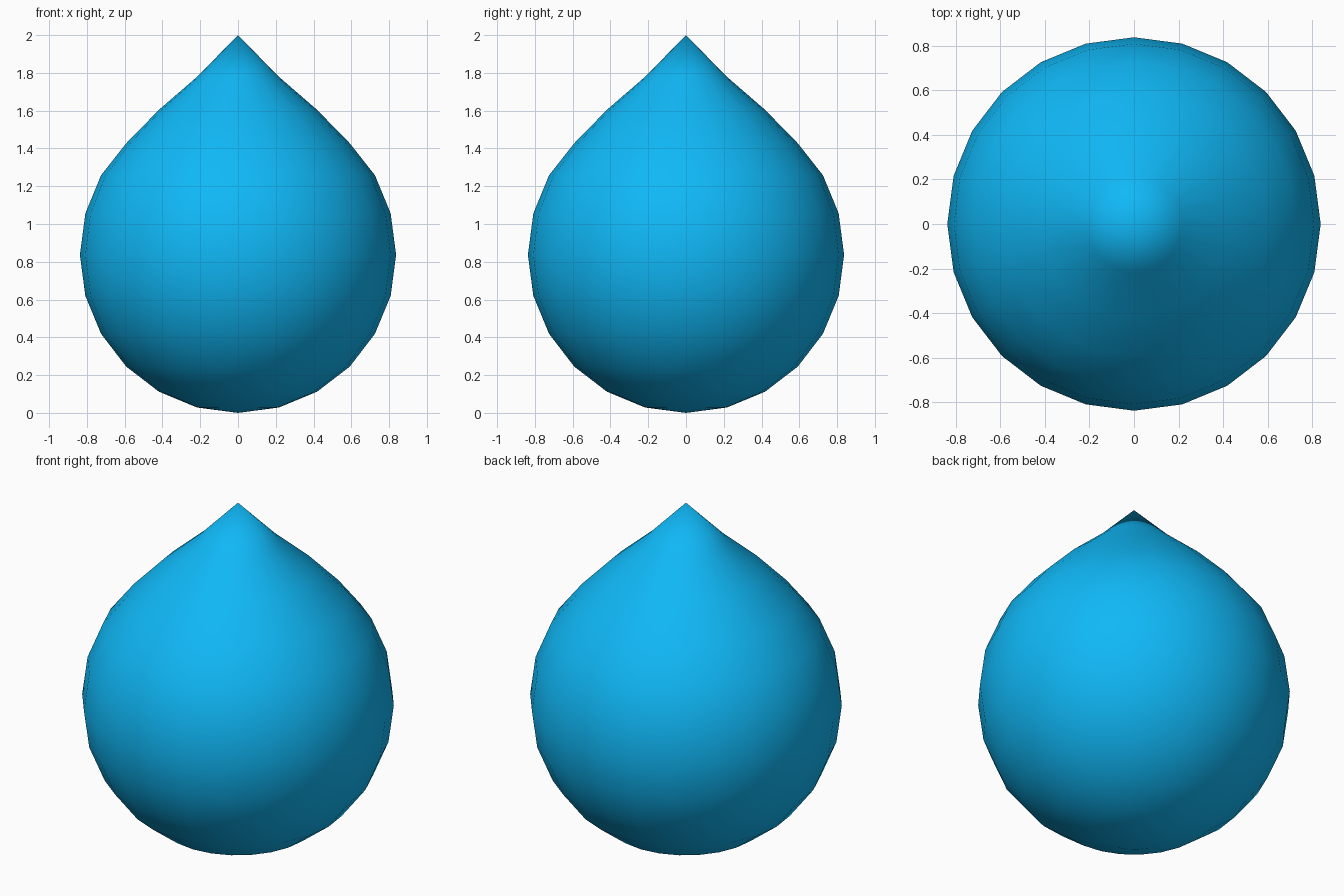
import bpy, bmesh, math

if "Cube" in bpy.data.objects:
    bpy.data.objects.remove(bpy.data.objects["Cube"])

SEGMENTS = 24
R = 0.837

# Water drop: spherical lower body, rings pulled up to a point
rings = [(R * math.sin(math.radians(a)), R * (1 - math.cos(math.radians(a)))) for a in range(15, 136, 15)]
rings[-3:] = [(0.808, 1.057), (0.725, 1.258), (0.592, 1.427)]
rings += [(0.418, 1.605), (0.216, 1.78)]

bm = bmesh.new()
loops = []
for r, z in rings:
    loops.append([bm.verts.new((r * math.cos(i * math.tau / SEGMENTS),
                                r * math.sin(i * math.tau / SEGMENTS), z))
                  for i in range(SEGMENTS)])
bottom = bm.verts.new((0, 0, 0))
tip = bm.verts.new((0, 0, 2))
for i in range(SEGMENTS):
    j = (i + 1) % SEGMENTS
    bm.faces.new((bottom, loops[0][j], loops[0][i]))
    bm.faces.new((tip, loops[-1][i], loops[-1][j]))
    for lo, hi in zip(loops, loops[1:]):
        bm.faces.new((lo[i], lo[j], hi[j], hi[i]))
for f in bm.faces:
    f.smooth = True

mesh = bpy.data.meshes.new("water_drop")
bm.to_mesh(mesh)
bm.free()
drop = bpy.data.objects.new("water_drop", mesh)
bpy.context.collection.objects.link(drop)

# Blue colour
mat = bpy.data.materials.new("water_blue")
mat.diffuse_color = (0.005, 0.48, 0.93, 1)
mat.use_nodes = True
mat.node_tree.nodes["Principled BSDF"].inputs["Base Color"].default_value = mat.diffuse_color
mesh.materials.append(mat)
